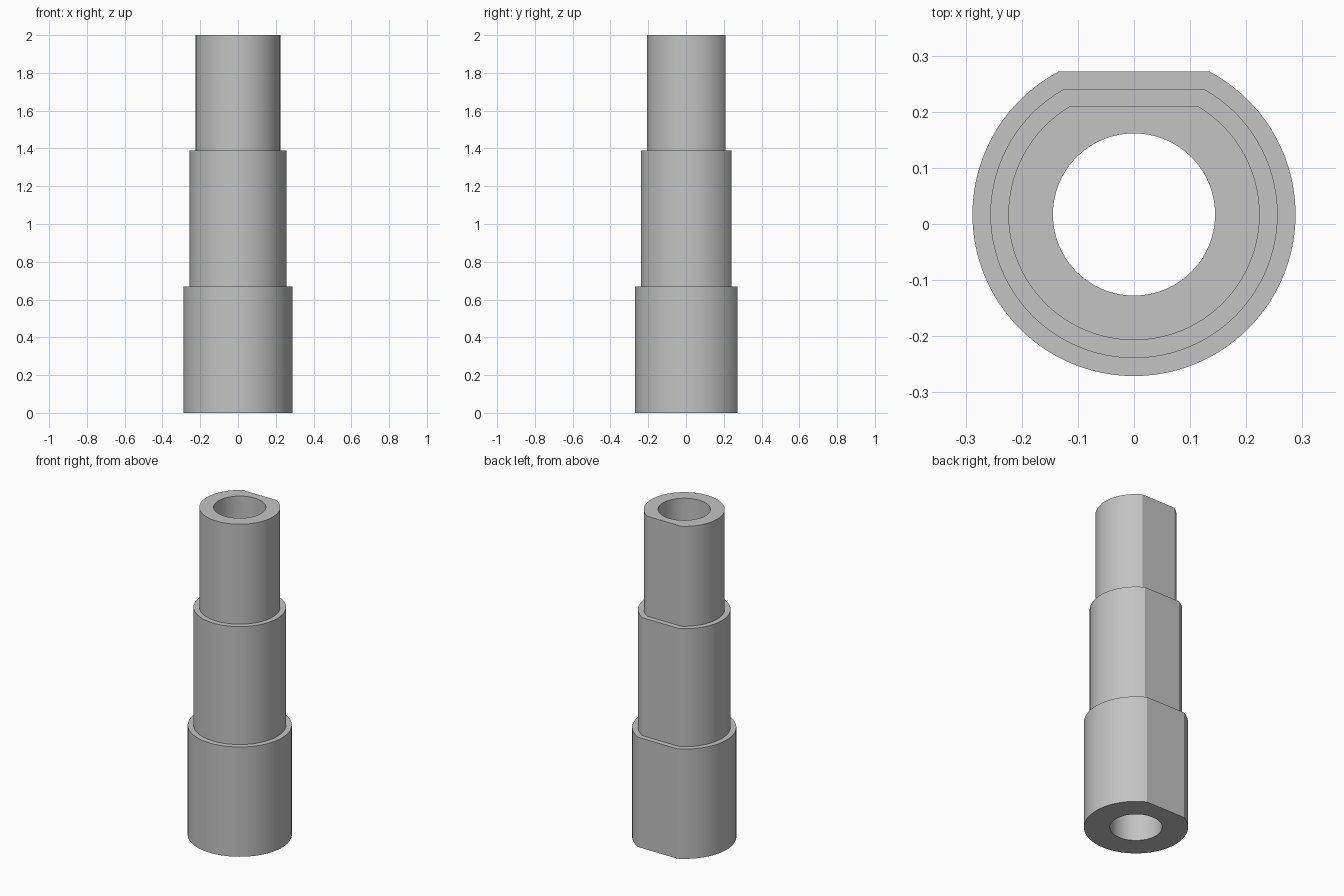
import bpy, bmesh, math

cube = bpy.data.objects.get("Cube")
if cube:
    bpy.data.objects.remove(cube)

CENTRE_Y = 0.017
ARC, FLAT = 80, 16          # segments around the arc and across the flat
BORE = 0.1445
# Each step: outer radius, distance of the flat from the axis, bottom, top
STEPS = [(0.288, 0.255, 0.0, 0.67),
         (0.256, 0.224, 0.67, 1.39),
         (0.224, 0.192, 1.39, 2.0)]


def ring(bm, radius, z, flat=None):
    """Circle of vertices, cut straight on the back where a flat is given."""
    half = math.acos(flat / radius) if flat else 0.5
    verts = []
    for i in range(ARC + FLAT):
        if i < ARC:
            a, r = half + (2 * math.pi - 2 * half) * i / ARC, radius
        else:
            a = -half + 2 * half * (i - ARC) / FLAT
            r = flat / math.cos(a) if flat else radius
        verts.append(bm.verts.new((r * math.sin(a), CENTRE_Y + r * math.cos(a), z)))
    return verts


# Stepped hollow shaft: rings up the outside, then back down the bore
bm = bmesh.new()
rings = [ring(bm, BORE, STEPS[0][2])]
for radius, flat, low, high in STEPS:
    rings += [ring(bm, radius, low, flat), ring(bm, radius, high, flat)]
rings.append(ring(bm, BORE, STEPS[-1][3]))
for k, lower in enumerate(rings):
    upper = rings[(k + 1) % len(rings)]
    for i in range(len(lower)):
        j = (i + 1) % len(lower)
        bm.faces.new((lower[i], lower[j], upper[j], upper[i]))
bmesh.ops.recalc_face_normals(bm, faces=bm.faces)
mesh = bpy.data.meshes.new("stepped_shaft")
bm.to_mesh(mesh)
bm.free()

shaft = bpy.data.objects.new("stepped_shaft", mesh)
bpy.context.collection.objects.link(shaft)

# Plain grey finish
grey = bpy.data.materials.new("plain_grey")
grey.use_nodes = True
colour = (0.55, 0.55, 0.55, 1)
grey.diffuse_color = colour
grey.node_tree.nodes["Principled BSDF"].inputs["Base Color"].default_value = colour
mesh.materials.append(grey)

# Smooth round walls, sharp steps and flat edges
bpy.ops.object.select_all(action="DESELECT")
shaft.select_set(True)
bpy.context.view_layer.objects.active = shaft
bpy.ops.object.shade_smooth_by_angle(angle=math.radians(15))
